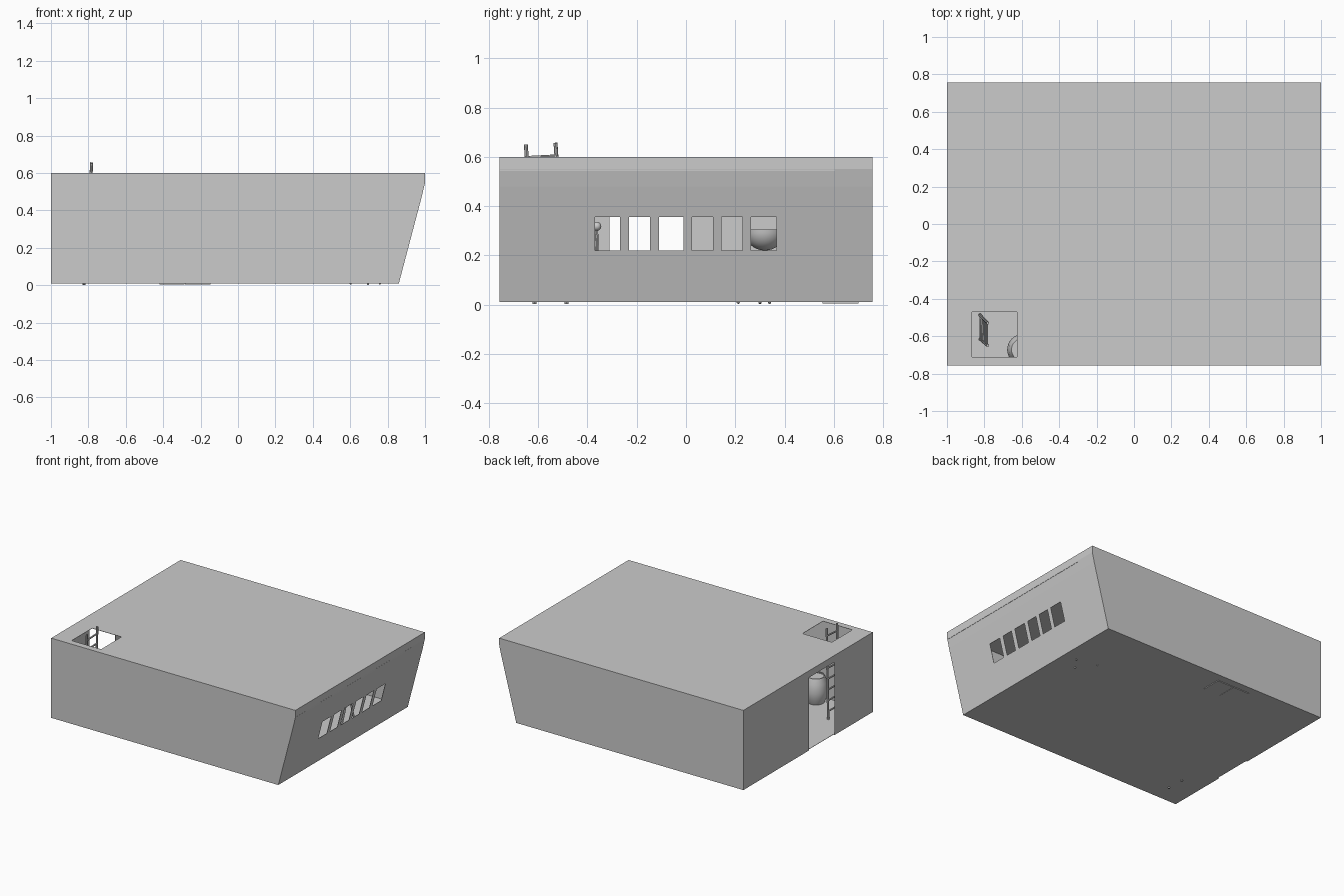
import bpy, bmesh, math
from mathutils import Vector

if "Cube" in bpy.data.objects:
    bpy.data.objects.remove(bpy.data.objects["Cube"])


def make_object(name, bm, smooth=False):
    bmesh.ops.recalc_face_normals(bm, faces=bm.faces)
    me = bpy.data.meshes.new(name)
    bm.to_mesh(me)
    bm.free()
    ob = bpy.data.objects.new(name, me)
    bpy.context.collection.objects.link(ob)
    if smooth:
        bpy.context.view_layer.objects.active = ob
        ob.select_set(True)
        bpy.ops.object.shade_smooth_by_angle(angle=math.radians(35))
        ob.select_set(False)
    return ob


def add_box(bm, lo, hi):
    lo, hi = Vector(lo), Vector(hi)
    vs = bmesh.ops.create_cube(bm, size=1)["verts"]
    bmesh.ops.scale(bm, vec=hi - lo, verts=vs)
    bmesh.ops.translate(bm, vec=(lo + hi) / 2, verts=vs)


def add_rod(bm, a, b, r, sides=8):
    a, b = Vector(a), Vector(b)
    d = b - a
    vs = bmesh.ops.create_cone(bm, cap_ends=True, segments=sides, radius1=r,
                               radius2=r, depth=d.length)["verts"]
    m = d.to_track_quat('Z', 'Y').to_matrix().to_4x4()
    m.translation = (a + b) / 2
    bmesh.ops.transform(bm, matrix=m, verts=vs)


def lathe(name, profile, center, steps=32):
    bm = bmesh.new()
    vs = [bm.verts.new((r, 0, z)) for r, z in profile]
    es = [bm.edges.new(p) for p in zip(vs, vs[1:])]
    bmesh.ops.spin(bm, geom=vs + es, cent=(0, 0, 0), axis=(0, 0, 1),
                   angle=math.tau, steps=steps)
    bmesh.ops.remove_doubles(bm, verts=bm.verts, dist=1e-5)
    bmesh.ops.translate(bm, vec=center, verts=bm.verts)
    return make_object(name, bm, True)


# Cabin shell: side profile extruded across y, with thin walls
profile = [(-1, .01), (.86, .01), (.984, .48), (1, .55), (1, .6), (-1, .6)]
bm = bmesh.new()
face = bm.faces.new([bm.verts.new((x, -.757, z)) for x, z in profile])
ext = bmesh.ops.extrude_face_region(bm, geom=[face])
bmesh.ops.translate(bm, vec=(0, 1.514, 0),
                    verts=[g for g in ext["geom"] if isinstance(g, bmesh.types.BMVert)])
shell = make_object("cabin_shell", bm)
sol = shell.modifiers.new("thin_walls", 'SOLIDIFY')
sol.thickness = .004
sol.offset = -1

# Openings: windows, doorway and roof hatch
bm = bmesh.new()
for y0, y1 in [(-.37, -.268), (-.232, -.146), (-.11, -.01),
               (.025, .11), (.144, .23), (.264, .367)]:
    add_box(bm, (.8, y0, .22), (1.1, y1, .356))
add_box(bm, (-1.1, -.31, -.02), (-.99, -.01, .55))
add_box(bm, (-.865, -.71, .55), (-.625, -.47, .7))
cutter = make_object("opening_cutter", bm)
cutter.hide_render = True
cutter.hide_viewport = True
cut = shell.modifiers.new("openings", 'BOOLEAN')
cut.operation = 'DIFFERENCE'
cut.solver = 'EXACT'
cut.object = cutter

# Thin trim strip above the windows
bm = bmesh.new()
add_box(bm, (.985, -.757, .542), (1.0, .605, .548))
make_object("window_trim", bm)

# Ladder through the roof hatch
bm = bmesh.new()
rails = [(Vector((-.823, -.615, .003)), Vector((-.782, -.65, .65))),
         (Vector((-.825, -.485, .003)), Vector((-.782, -.53, .657)))]
for a, b in rails:
    add_rod(bm, a, b, .008)
for i in range(8):
    t = .1 + i * .117
    add_rod(bm, rails[0][0].lerp(rails[0][1], t), rails[1][0].lerp(rails[1][1], t), .006)
make_object("hatch_ladder", bm, True)

# Barrel beside the ladder
lathe("barrel", [(0, .012), (.058, .012), (.074, .05), (.083, .105), (.074, .165),
                 (.06, .205), (.053, .205), (.053, .198), (0, .198)],
      (-.595, -.672, 0))

# Pair of low cabinets along the far wall
bm = bmesh.new()
for x0 in (-.42, -.283):
    add_box(bm, (x0, .555, .005), (x0 + .135, .7, .15))
make_object("cabinets", bm)

# Round bowl on a tripod stand
c = Vector((.68, .32, .305))
bowl = [(.085 * math.sin(math.radians(a)), -.085 * math.cos(math.radians(a)))
        for a in range(0, 91, 10)]
lathe("tripod_bowl", bowl + [(.077, 0), (.07, -.01), (0, -.012)], c)
bm = bmesh.new()
for foot in [(.76, .30, .005), (.695, .21, .005), (.6, .34, .005)]:
    add_rod(bm, foot, c + Vector((0, 0, -.08)), .006)
make_object("tripod_legs", bm, True)

# Control lever with a ball grip near the front windows
bm = bmesh.new()
for dy in (-.015, .012):
    add_rod(bm, (.7, -.365 + dy, .012), (.7, -.362, .31), .005)
vs = bmesh.ops.create_uvsphere(bm, u_segments=16, v_segments=10, radius=.018)["verts"]
bmesh.ops.translate(bm, vec=(.7, -.362, .318), verts=vs)
make_object("control_lever", bm, True)
